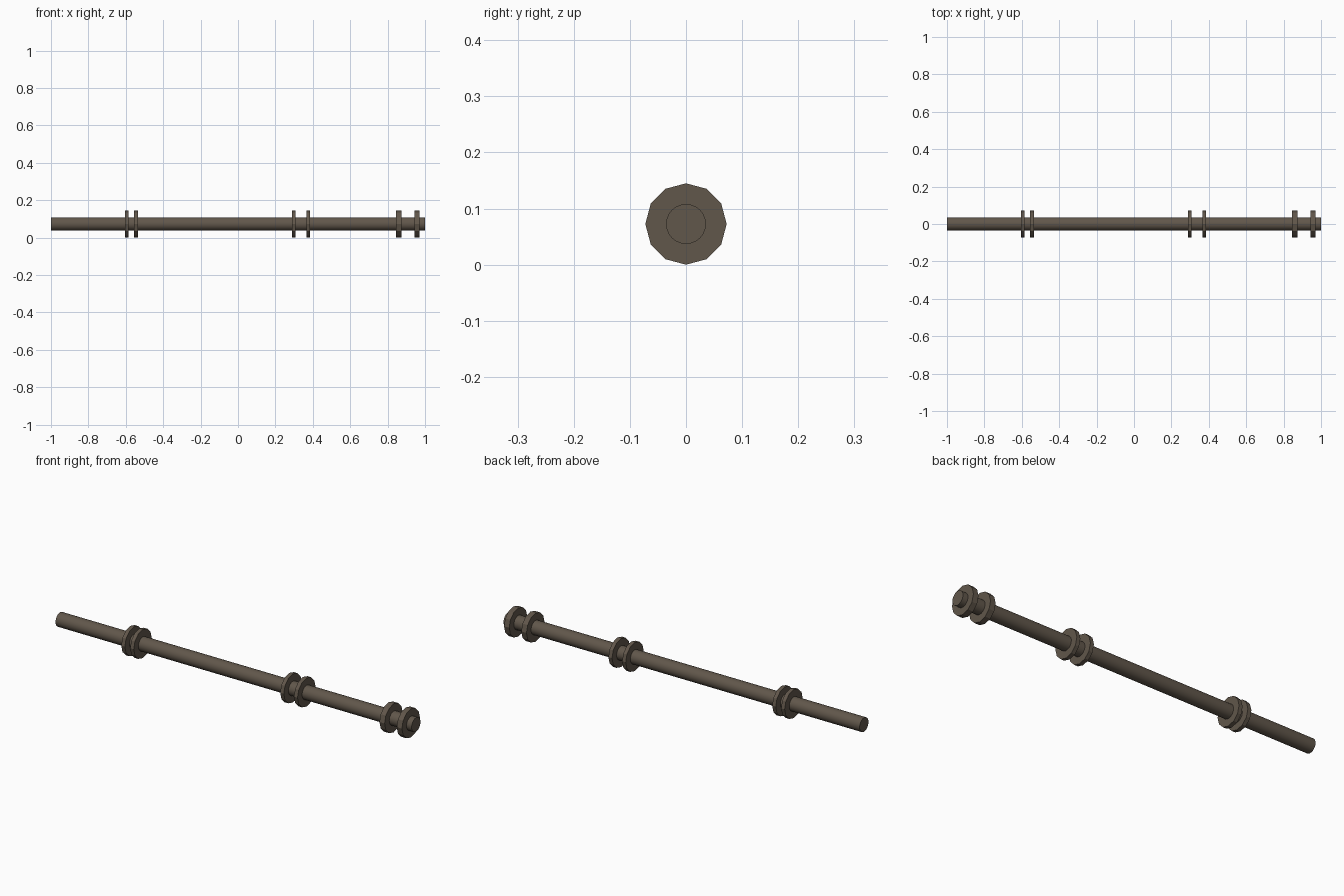
import bpy
from math import pi

if "Cube" in bpy.data.objects:
    bpy.data.objects.remove(bpy.data.objects["Cube"])

AXIS_Z = 0.0725

mat = bpy.data.materials.new("dark_bronze")
mat.diffuse_color = (0.12, 0.095, 0.07, 1)
mat.use_nodes = True
mat.node_tree.nodes["Principled BSDF"].inputs["Base Color"].default_value = mat.diffuse_color


def x_cylinder(name, x0, x1, radius, sides):
    """Cylinder lying along x, with a vertex at the top."""
    bpy.ops.mesh.primitive_cylinder_add(
        vertices=sides, radius=radius, depth=x1 - x0,
        location=((x0 + x1) / 2, 0, AXIS_Z), rotation=(0, pi / 2, 0))
    ob = bpy.context.object
    ob.name = name
    ob.data.materials.append(mat)
    bpy.ops.object.transform_apply(location=False, rotation=True, scale=True)
    return ob


# Long round rod
x_cylinder("rod", -1, 1, 0.0355, 24)
bpy.ops.object.shade_smooth_by_angle()

# Three pairs of twelve-sided collars: name, centres, thickness
pairs = [
    ("left_collar", (-0.595, -0.545), 0.02),
    ("middle_collar", (0.298, 0.375), 0.02),
    ("end_collar", (0.86, 0.957), 0.029),
]
for name, centres, thick in pairs:
    for side, x in zip(("inner", "outer"), centres):
        x_cylinder(f"{name}_{side}", x - thick / 2, x + thick / 2, AXIS_Z, 12)
